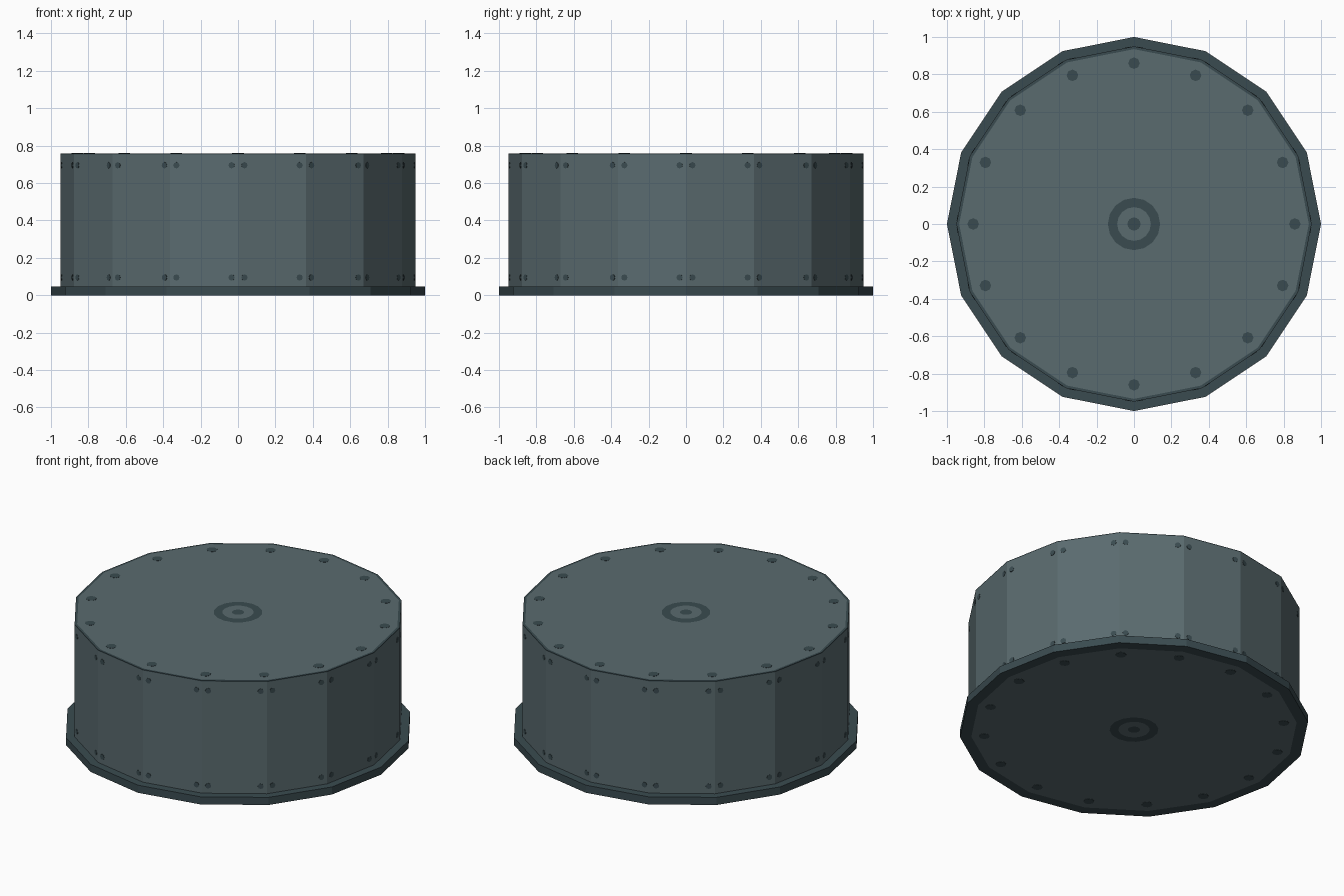
import bpy, bmesh, math
from mathutils import Vector, Matrix

if "Cube" in bpy.data.objects:
    bpy.data.objects.remove(bpy.data.objects["Cube"])

SIDES = 16


def srgb(*c):
    return tuple((v / 255 / 12.92) if v < 10 else ((v / 255 + 0.055) / 1.055) ** 2.4 for v in c) + (1.0,)


def material(name, col):
    m = bpy.data.materials.new(name)
    m.diffuse_color = col
    m.use_nodes = True
    m.node_tree.nodes["Principled BSDF"].inputs["Base Color"].default_value = m.diffuse_color
    return m


GREY = material("slate grey", srgb(90, 107, 111))
DARK = material("dark slate", srgb(58, 75, 80))


def make_object(name, bm, mats):
    me = bpy.data.meshes.new(name)
    bm.to_mesh(me)
    bm.free()
    for m in mats:
        me.materials.append(m)
    ob = bpy.data.objects.new(name, me)
    bpy.context.collection.objects.link(ob)
    return ob


def lathe(name, profile, close=True):
    """Revolve (radius, z, colour of the band ending here) into a 16-sided part."""
    bm = bmesh.new()
    prev = None
    for r, z, col in profile:
        ring = [bm.verts.new((r * math.cos(k * math.tau / SIDES), r * math.sin(k * math.tau / SIDES), z))
                for k in range(SIDES)]
        if prev is None:
            bm.faces.new(ring[::-1] if close == "start" else ring).material_index = col
        else:
            for k in range(SIDES):
                j = (k + 1) % SIDES
                bm.faces.new((prev[k], prev[j], ring[j], ring[k])).material_index = col
        prev = ring
    return bm


# base flange, underside centre outward, then up and in to the drum wall
bm = lathe("base_flange", [(0.035, 0, 1), (0.09, 0, 0), (0.14, 0, 1), (0.935, 0, 0),
                           (1.0, 0, 1), (1.0, 0.048, 1), (0.945, 0.048, 1)], "start")
bmesh.ops.recalc_face_normals(bm, faces=bm.faces)
# open shell: make sure the underside looks down
if min(bm.faces, key=lambda f: f.calc_center_median().length).normal.z > 0:
    bmesh.ops.reverse_faces(bm, faces=bm.faces)
make_object("base_flange", bm, [GREY, DARK])

# drum, lid centre outward, then down the wall
bm = lathe("drum", [(0.035, 0.759, 1), (0.09, 0.759, 0), (0.14, 0.759, 1), (0.935, 0.759, 0),
                    (0.95, 0.759, 1), (0.95, 0.753, 1), (0.95, 0.045, 0)], "end")
bmesh.ops.recalc_face_normals(bm, faces=bm.faces)
if min(bm.faces, key=lambda f: f.calc_center_median().xy.length).normal.z < 0:
    bmesh.ops.reverse_faces(bm, faces=bm.faces)
make_object("drum", bm, [GREY, DARK])


def rivet(bm, pos, normal, r, depth=0.002):
    rot = Vector(normal).to_track_quat('Z', 'Y').to_matrix().to_4x4()
    bmesh.ops.create_cone(bm, cap_ends=True, segments=8, radius1=r, radius2=r, depth=depth,
                          matrix=Matrix.Translation(pos) @ rot)


# wall rivets: a pair beside every corner, top and bottom
bm = bmesh.new()
for k in range(SIDES):
    a, b = (Vector((0.95 * math.cos(t), 0.95 * math.sin(t), 0))
            for t in (k * math.tau / SIDES, (k + 1) * math.tau / SIDES))
    along, out = (b - a).normalized(), (a + b).normalized()
    for p in (a + along * 0.035, b - along * 0.035):
        for z in (0.695, 0.095):
            rivet(bm, p + out * 0.001 + Vector((0, 0, z)), out, 0.017)
make_object("wall_rivets", bm, [DARK])

# lid and underside rivets: one inside every corner
for name, z, n in (("lid_rivets", 0.759, 1), ("underside_rivets", -0.0005, -1)):
    bm = bmesh.new()
    for k in range(SIDES):
        t = k * math.tau / SIDES
        rivet(bm, Vector((0.86 * math.cos(t), 0.86 * math.sin(t), z)), (0, 0, n), 0.031)
    make_object(name, bm, [DARK])
